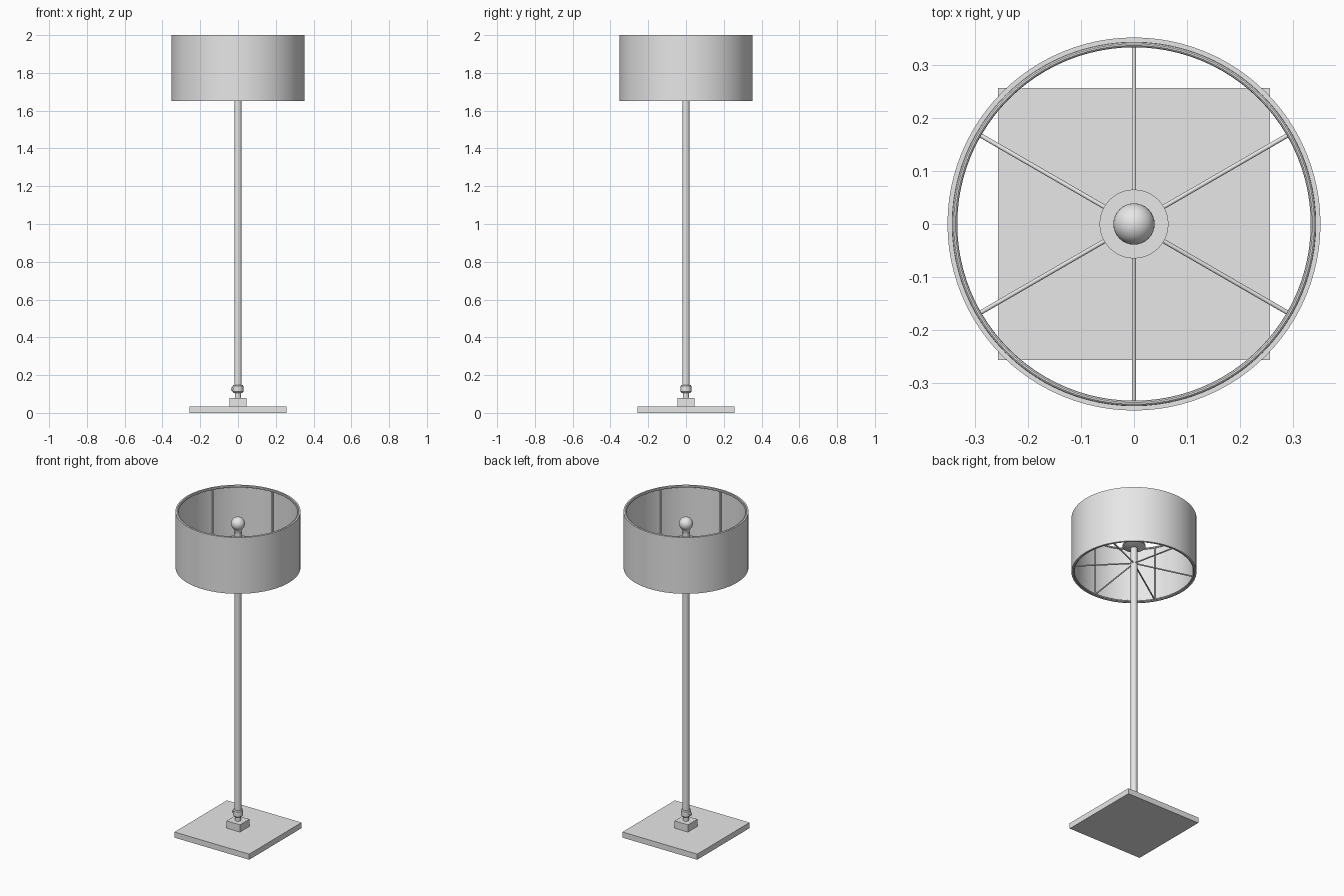
import bpy, bmesh, math
from mathutils import Vector

if "Cube" in bpy.data.objects:
    bpy.data.objects.remove(bpy.data.objects["Cube"])

grey = bpy.data.materials.new("light_grey")
grey.diffuse_color = (0.8, 0.8, 0.8, 1)
grey.use_nodes = True
grey.node_tree.nodes["Principled BSDF"].inputs["Base Color"].default_value = grey.diffuse_color


def finish(name, bm, smooth=True):
    bmesh.ops.recalc_face_normals(bm, faces=bm.faces)
    mesh = bpy.data.meshes.new(name)
    bm.to_mesh(mesh)
    bm.free()
    mesh.materials.append(grey)
    ob = bpy.data.objects.new(name, mesh)
    bpy.context.collection.objects.link(ob)
    if smooth:
        bpy.ops.object.select_all(action='DESELECT')
        ob.select_set(True)
        bpy.context.view_layer.objects.active = ob
        bpy.ops.object.shade_smooth_by_angle(angle=math.radians(35))
    return ob


def box(name, half, z0, z1):
    bm = bmesh.new()
    bmesh.ops.create_cube(bm, size=1)
    for v in bm.verts:
        v.co = (v.co.x * 2 * half, v.co.y * 2 * half, z0 if v.co.z < 0 else z1)
    return finish(name, bm, False)


def lathe(name, profile, closed=False, n=64):
    """Spin an (r, z) profile around z; points with r = 0 are poles."""
    bm = bmesh.new()
    vs = [bm.verts.new((r, 0, z)) for r, z in profile]
    edges = [bm.edges.new(p) for p in zip(vs, vs[1:])]
    if closed:
        edges.append(bm.edges.new((vs[-1], vs[0])))
    bmesh.ops.spin(bm, geom=vs + edges, axis=(0, 0, 1), cent=(0, 0, 0),
                   angle=math.tau, steps=n)
    bmesh.ops.remove_doubles(bm, verts=bm.verts, dist=1e-5)
    return finish(name, bm)


def rod(name, a, b, r, n=12):
    a, b = Vector(a), Vector(b)
    bm = bmesh.new()
    bmesh.ops.create_cone(bm, cap_ends=True, segments=n, radius1=r, radius2=r,
                          depth=(b - a).length)
    rot = (b - a).to_track_quat('Z', 'Y').to_matrix()
    for v in bm.verts:
        v.co = rot @ v.co + (a + b) / 2
    return finish(name, bm)


# Square foot and block
box("base_plate", 0.257, 0, 0.035)
box("base_block", 0.046, 0.035, 0.08)

# Neck, collar with side knob, and pole
lathe("neck", [(0, 0.08), (0.017, 0.08), (0.017, 0.11), (0, 0.11)], n=32)
lathe("collar", [(0, 0.104), (0.02, 0.104), (0.028, 0.112), (0.028, 0.143),
                 (0.024, 0.148), (0, 0.148)], n=32)
rod("collar_knob", (-0.02, 0, 0.126), (-0.036, 0, 0.126), 0.008, 16)
lathe("pole", [(0, 0.145), (0.019, 0.145), (0.019, 1.81), (0, 1.81)], n=32)

# Dish, socket and bulb
lathe("dish", [(0, 1.802), (0.03, 1.804), (0.065, 1.815), (0.065, 1.822),
               (0, 1.822)], n=48)
lathe("socket", [(0, 1.822), (0.022, 1.822), (0.022, 1.87), (0, 1.87)], n=32)
ball = [(0.039 * math.sin(t), 1.923 + 0.039 * math.cos(t))
        for t in [math.radians(140 - 10 * i) for i in range(14)]]
lathe("bulb", [(0, 1.865), (0.019, 1.865), (0.02, 1.88)] + ball + [(0, 1.962)], n=32)

# Drum shade, open at both ends
lathe("shade", [(0.352, 1.65), (0.352, 2.0), (0.343, 2.0), (0.343, 1.65)],
      closed=True, n=96)

# Wire frame: two rings, six uprights, six sloping spokes
for name, z in (("top_ring", 1.9945), ("bottom_ring", 1.6555)):
    ring = [(0.3385 + 0.005 * math.cos(i * math.tau / 10),
             z + 0.005 * math.sin(i * math.tau / 10)) for i in range(10)]
    lathe(name, ring, closed=True, n=96)
for i in range(6):
    a = math.radians(30 + 60 * i)
    x, y = 0.3385 * math.cos(a), 0.3385 * math.sin(a)
    rod(f"frame_upright_{i + 1}", (x, y, 1.6555), (x, y, 1.9945), 0.0045)
    rod(f"frame_spoke_{i + 1}", (x, y, 1.6555), (0, 0, 1.707), 0.0042)
